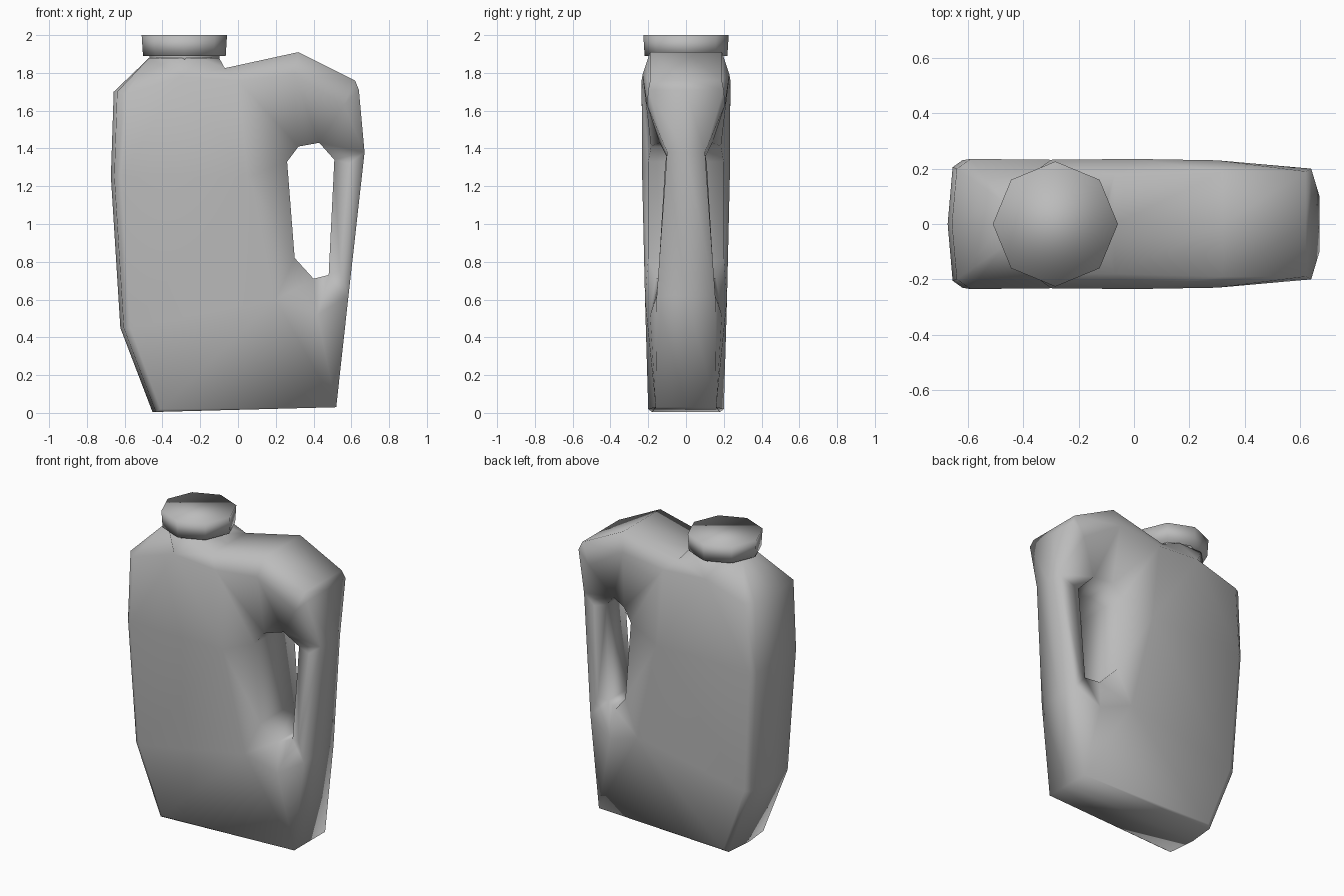
import bpy, bmesh
from mathutils import Vector
from mathutils.geometry import delaunay_2d_cdt

cube = bpy.data.objects.get("Cube")
if cube:
    bpy.data.objects.remove(cube, do_unlink=True)

plastic = bpy.data.materials.new("grey_plastic")
plastic.use_nodes = True
grey = (0.5, 0.5, 0.5, 1)
plastic.diffuse_color = grey
plastic.node_tree.nodes["Principled BSDF"].inputs["Base Color"].default_value = grey


def finish(bm, name):
    bmesh.ops.recalc_face_normals(bm, faces=bm.faces)
    for face in bm.faces:
        face.smooth = True
    mesh = bpy.data.meshes.new(name)
    bm.to_mesh(mesh)
    bm.free()
    mesh.materials.append(plastic)
    obj = bpy.data.objects.new(name, mesh)
    bpy.context.collection.objects.link(obj)
    return obj


# Jug side profile: each point is x, z, half thickness
rim = [(-.435, .005, .18), (-.605, .45, .19), (-.655, 1.25, .205), (-.64, 1.7, .2),
       (-.47, 1.88, .08), (-.37, 1.88, .18), (-.2, 1.88, .18), (-.1, 1.88, .08),
       (-.07, 1.825, .18), (.32, 1.91, .19), (.62, 1.76, .19), (.64, 1.71, .2),
       (.67, 1.38, .1), (.585, .62, .155), (.52, .03, .16)]
hole = [(.26, 1.33, .2), (.32, 1.41, .185), (.43, 1.43, .14), (.51, 1.34, .095),
        (.48, .73, .12), (.4, .71, .16), (.3, .82, .2)]
# Fullest part of the side wall, then the lower crease
swell = [(-.57, .45, .21), (-.62, 1.25, .23), (-.59, 1.69, .235), (-.3, 1.78, .232),
         (0, 1.76, .235), (.3, 1.79, .23), (.56, 1.63, .207), (.05, 1.25, .232),
         (.59, 1.32, .11), (.54, .75, .145), (.42, .52, .19)]
crease = [(-.41, .02, .2), (.2, .6, .217)]

points = rim + hole + swell + crease
n, h = len(rim), len(hole)
first = n + h + len(swell)


def loop(start, count):
    return [(start + i, start + (i + 1) % count) for i in range(count)]


edges = loop(0, n) + loop(n, h) + [(first, first + 1)]
flat = [Vector((x, z)) for x, z, d in points]
triangles = delaunay_2d_cdt(flat, edges, [], 1, 1e-5)[2]
hole_ids = set(range(n, n + h))

# Jug body: two mirrored side walls joined around the rim and the handle hole
bm = bmesh.new()
front = [bm.verts.new((x, -d, z)) for x, z, d in points]
back = [bm.verts.new((x, d, z)) for x, z, d in points]
for tri in triangles:
    if not set(tri) <= hole_ids:
        for wall in (front, back):
            bm.faces.new([wall[i] for i in tri])

# The rim has a middle line, bowed outward on the pouring side
middle = [bm.verts.new((x - .018 if x < -.4 and z < 1.8 else x, 0, z))
          for x, z, d in rim]
for a, b in loop(0, n):
    bm.faces.new((front[a], front[b], middle[b], middle[a]))
    bm.faces.new((middle[a], middle[b], back[b], back[a]))
for a, b in loop(n, h):
    bm.faces.new((front[a], front[b], back[b], back[a]))
finish(bm, "jug_body")


# Neck and screw cap: eight-sided prisms
def prism(name, bottom, top, r_bottom, r_top):
    bm = bmesh.new()
    bmesh.ops.create_cone(bm, cap_ends=True, segments=8, radius1=r_bottom,
                          radius2=r_top, depth=top - bottom)
    for v in bm.verts:
        v.co += Vector((-.284, 0, (top + bottom) / 2))
    finish(bm, name)


prism("neck", 1.86, 1.91, .185, .185)
prism("cap", 1.89, 2, .219, .226)
